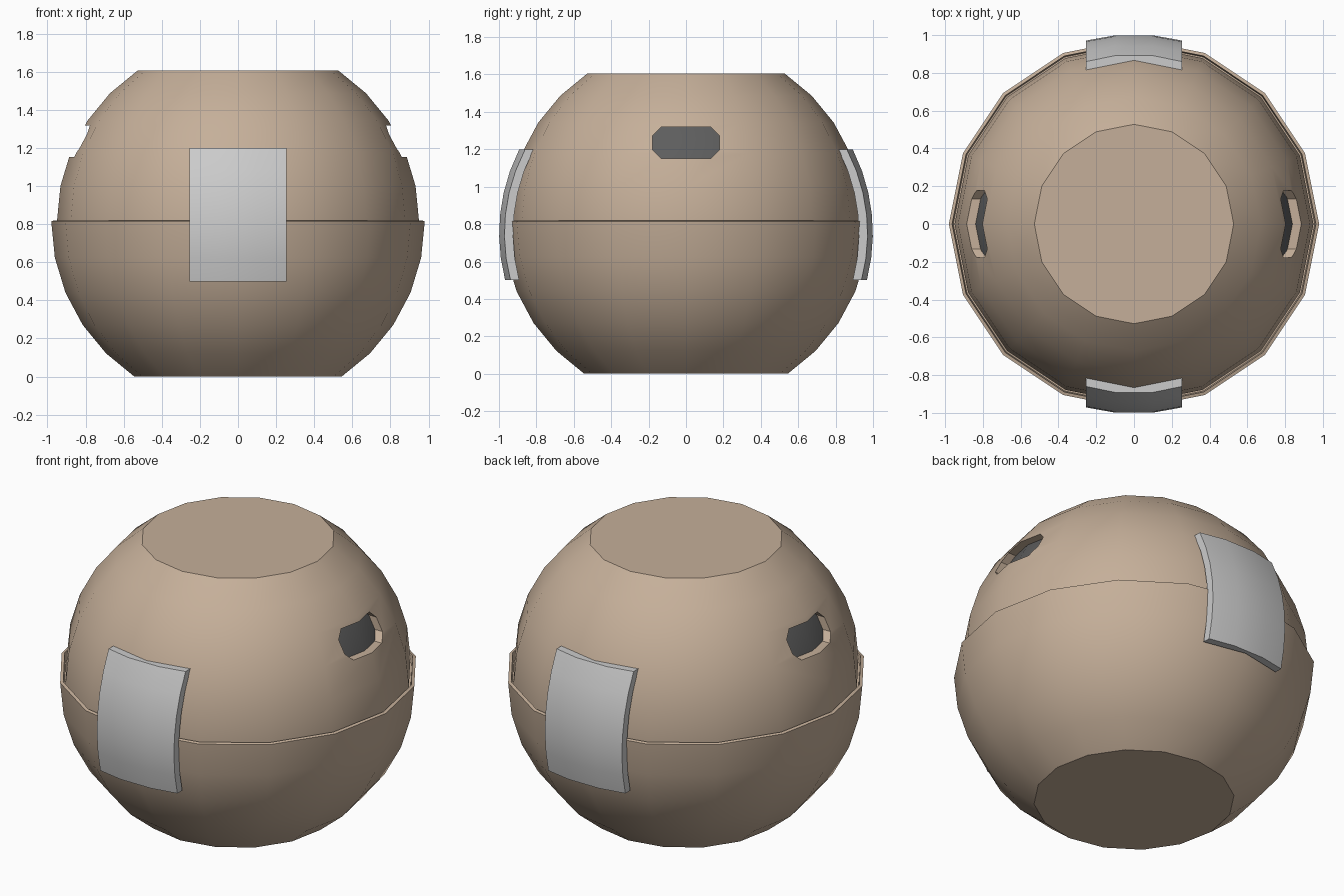
import bpy, bmesh, math

if "Cube" in bpy.data.objects:
    bpy.data.objects.remove(bpy.data.objects["Cube"])

CZ = 0.815          # height of the sphere centre
SEG = 16            # sides around the sphere
STEP = math.radians(11.25)


def material(name, col):
    m = bpy.data.materials.new(name)
    m.diffuse_color = (*col, 1)
    m.use_nodes = True
    m.node_tree.nodes["Principled BSDF"].inputs["Base Color"].default_value = m.diffuse_color
    return m


def finish(name, bm, mat=None):
    bmesh.ops.recalc_face_normals(bm, faces=bm.faces[:])
    me = bpy.data.meshes.new(name)
    bm.to_mesh(me)
    bm.free()
    ob = bpy.data.objects.new(name, me)
    bpy.context.collection.objects.link(ob)
    if mat:
        me.materials.append(mat)
    return ob


def smooth(ob):
    bpy.ops.object.select_all(action='DESELECT')
    ob.select_set(True)
    bpy.context.view_layer.objects.active = ob
    bpy.ops.object.shade_smooth_by_angle(angle=math.radians(30))


def lathe(name, profile, mat):
    """Revolve an (r, z) profile and cap both ends."""
    bm = bmesh.new()
    rings = []
    for r, z in profile:
        rings.append([bm.verts.new((r * math.cos(2 * math.pi * i / SEG),
                                    r * math.sin(2 * math.pi * i / SEG), z))
                      for i in range(SEG)])
    for a, b in zip(rings, rings[1:]):
        for i in range(SEG):
            j = (i + 1) % SEG
            bm.faces.new((a[i], a[j], b[j], b[i]))
    bm.faces.new(rings[0])
    bm.faces.new(rings[-1])
    return finish(name, bm, mat)


def arc(r, start, end):
    """Sphere profile points at ring numbers start..end."""
    return [(r * math.cos(k * STEP), CZ + r * math.sin(k * STEP))
            for k in range(start, end + 1)]


tan = material("tan", (0.56, 0.43, 0.32))
dark = material("dark_grey", (0.11, 0.11, 0.11))

# lower shell with a thin lip and a groove inside it
lower = lathe("lower_shell", arc(0.98, -5, 0)
              + [(0.963, CZ + 0.005), (0.957, 0.77), (0.90, 0.77)], tan)
smooth(lower)

# upper shell: outer skin, then back down inside
upper = lathe("upper_shell", [(0.947, 0.75)] + arc(0.95, 0, 5), tan)

# octagonal bar cuts both side recesses
bm = bmesh.new()
y, z0, z1, c = 0.178, 1.152, 1.318, 0.045
octagon = [(-y, z0 + c), (-y + c, z0), (y - c, z0), (y, z0 + c),
           (y, z1 - c), (y - c, z1), (-y + c, z1), (-y, z1 - c)]
face = bm.faces.new([bm.verts.new((-1.2, a, b)) for a, b in octagon])
ext = bmesh.ops.extrude_face_region(bm, geom=[face])
bmesh.ops.translate(bm, vec=(2.4, 0, 0),
                    verts=[v for v in ext["geom"] if isinstance(v, bmesh.types.BMVert)])
cutter = finish("recess_cutter", bm)
cutter.hide_render = True
mod = upper.modifiers.new("recess", 'BOOLEAN')
mod.operation, mod.solver, mod.object = 'DIFFERENCE', 'EXACT', cutter
bpy.context.view_layer.objects.active = upper
bpy.ops.object.modifier_apply(modifier=mod.name)
bpy.data.objects.remove(cutter)
smooth(upper)

# dark liner seen through the recesses
smooth(lathe("inner_liner", arc(0.905, 0, 5), dark))


# curved latch plates, front and back
def plate(name, side):
    bm = bmesh.new()
    xs = [-0.255, -0.1, 0, 0.1, 0.255]
    zs = [0.5 + 0.7 * k / 6 for k in range(7)]

    def outer(x, z):
        return math.sqrt(1 - max(abs(x), 0.1) ** 2 - (z - 0.75) ** 2) + 0.004

    def inner(x, z):
        return math.sqrt(0.975 ** 2 - (z - 0.75) ** 2) - abs(x) * math.tan(STEP)

    n, m = len(xs), len(zs)
    o, i = ([[bm.verts.new((x, side * f(x, z), z)) for x in xs] for z in zs]
            for f in (outer, inner))
    for g in (o, i):
        for a in range(m - 1):
            for b in range(n - 1):
                bm.faces.new((g[a][b], g[a][b + 1], g[a + 1][b + 1], g[a + 1][b]))
    for a in (0, m - 1):
        for b in range(n - 1):
            bm.faces.new((o[a][b], o[a][b + 1], i[a][b + 1], i[a][b]))
    for b in (0, n - 1):
        for a in range(m - 1):
            bm.faces.new((o[a][b], o[a + 1][b], i[a + 1][b], i[a][b]))
    smooth(finish(name, bm))


plate("front_latch", -1)
plate("back_latch", 1)
